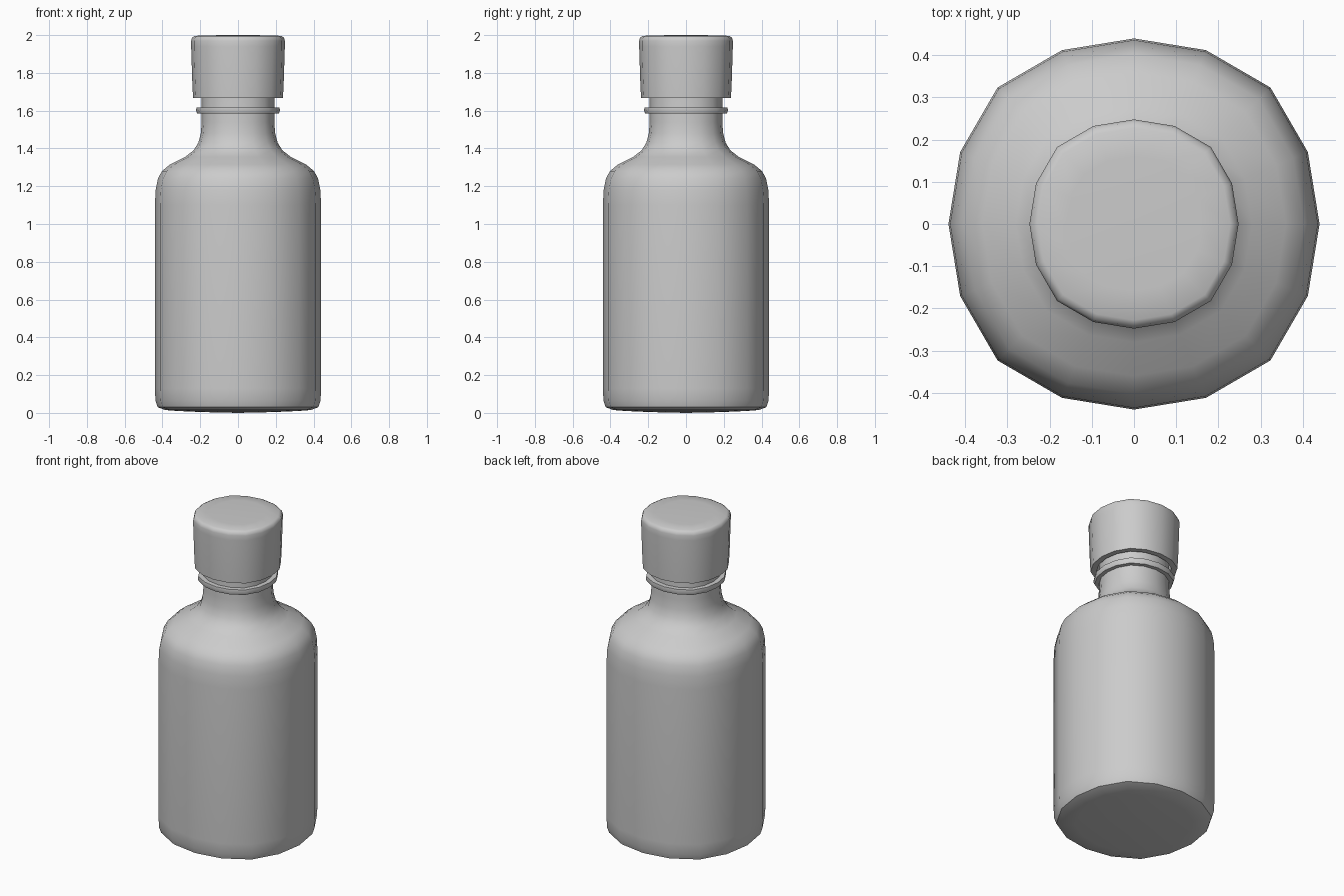
import bpy, math

if "Cube" in bpy.data.objects:
    bpy.data.objects.remove(bpy.data.objects["Cube"])

SIDES = 16
# slightly squared-round cross-section
SQUARE = [1.0, 1.014, 1.04, 1.014]


def lathe(name, profile, closed=False, angle=40):
    """Turn an (r, z) profile into a 16-sided solid; zero radii become poles."""
    verts, faces, rings = [], [], []
    for r, z in profile:
        if r == 0:
            rings.append([len(verts)] * SIDES)
            verts.append((0, 0, z))
            continue
        rings.append(list(range(len(verts), len(verts) + SIDES)))
        for i in range(SIDES):
            a = 2 * math.pi * i / SIDES
            k = r * SQUARE[i % 4]
            verts.append((k * math.cos(a), k * math.sin(a), z))
    pairs = list(zip(rings, rings[1:]))
    if closed:
        pairs.append((rings[-1], rings[0]))
    for lo, hi in pairs:
        for i in range(SIDES):
            j = (i + 1) % SIDES
            quad = [lo[i], lo[j], hi[j], hi[i]]
            faces.append(list(dict.fromkeys(quad)))
    mesh = bpy.data.meshes.new(name)
    mesh.from_pydata(verts, [], faces)
    mesh.update()
    obj = bpy.data.objects.new(name, mesh)
    bpy.context.collection.objects.link(obj)
    bpy.ops.object.select_all(action='DESELECT')
    obj.select_set(True)
    bpy.context.view_layer.objects.active = obj
    bpy.ops.object.shade_smooth_by_angle(angle=math.radians(angle))
    return obj


# bottle: base, wall, shoulder and neck
lathe("bottle_body", [
    (0, 0), (0.18, 0.004), (0.32, 0.01), (0.385, 0.015), (0.425, 0.03),
    (0.437, 0.065), (0.44, 0.13), (0.44, 1.1), (0.436, 1.18), (0.424, 1.24),
    (0.403, 1.28), (0.36, 1.315), (0.28, 1.355), (0.235, 1.39), (0.21, 1.43),
    (0.197, 1.48), (0.192, 1.54), (0.192, 1.72), (0, 1.72)], angle=50)

# collar ring on the neck
lathe("neck_ring", [
    (0.185, 1.585), (0.216, 1.585), (0.222, 1.6), (0.22, 1.618), (0.185, 1.618)],
    closed=True)

# cap, open at the underside
lathe("cap", [
    (0, 1.74), (0.205, 1.74), (0.205, 1.668), (0.238, 1.668), (0.242, 1.75),
    (0.248, 1.94), (0.248, 1.97), (0.243, 1.988), (0.228, 1.996),
    (0.16, 1.999), (0, 2.0)], angle=50)
